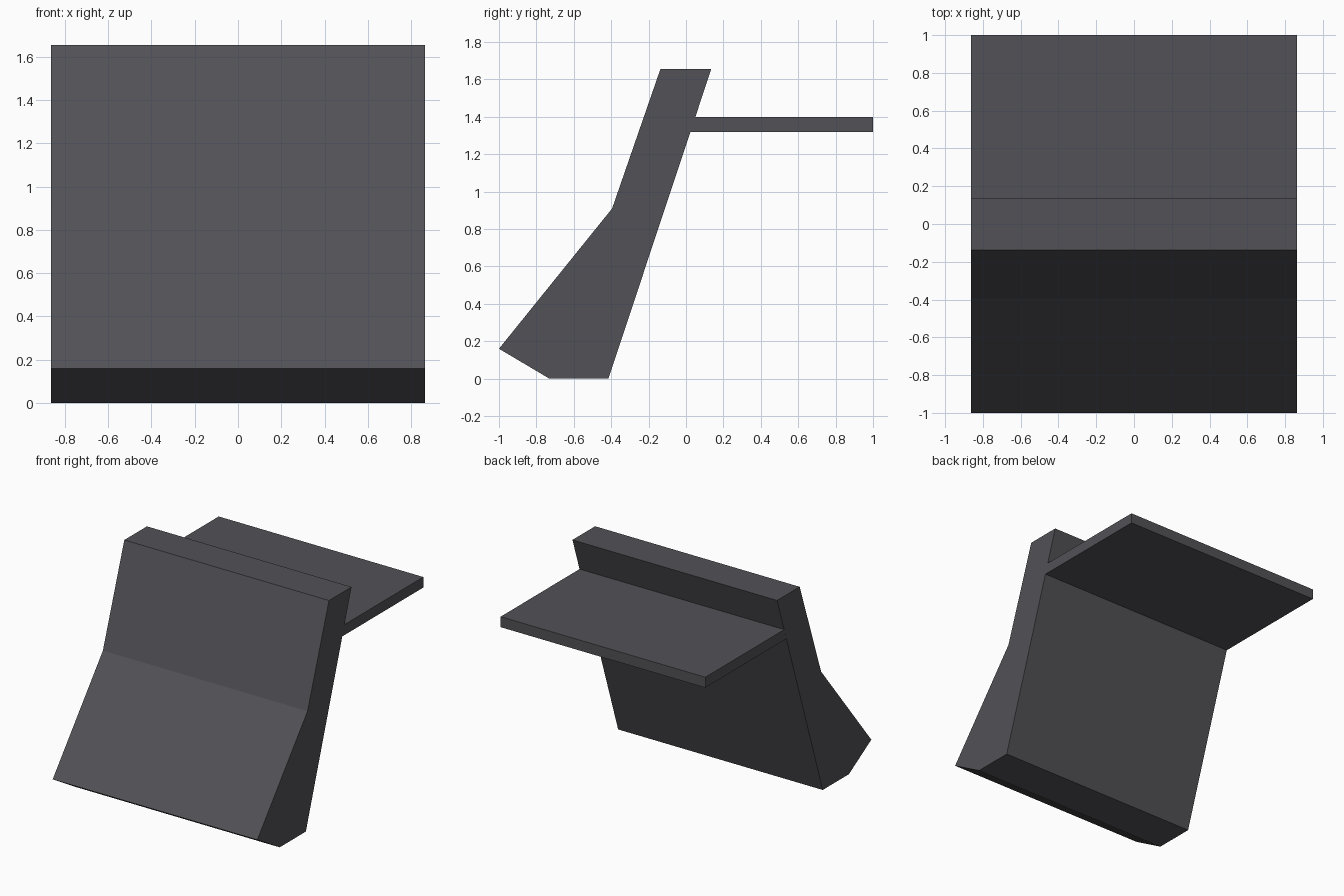
import bpy
import bmesh

if "Cube" in bpy.data.objects:
    bpy.data.objects.remove(bpy.data.objects["Cube"])

HALF_WIDTH = 0.863

grey = bpy.data.materials.new("dark grey")
grey.diffuse_color = (0.085, 0.085, 0.095, 1.0)
grey.use_nodes = True
grey.node_tree.nodes["Principled BSDF"].inputs["Base Color"].default_value = grey.diffuse_color


def extrude_profile(name, profile):
    """Extrude a (y, z) side profile across the full width."""
    bm = bmesh.new()
    face = bm.faces.new([bm.verts.new((-HALF_WIDTH, y, z)) for y, z in profile])
    ext = bmesh.ops.extrude_face_region(bm, geom=[face], use_keep_orig=True)
    moved = [v for v in ext["geom"] if isinstance(v, bmesh.types.BMVert)]
    bmesh.ops.translate(bm, verts=moved, vec=(2 * HALF_WIDTH, 0, 0))
    bmesh.ops.recalc_face_normals(bm, faces=bm.faces)
    mesh = bpy.data.meshes.new(name)
    bm.to_mesh(mesh)
    bm.free()
    mesh.materials.append(grey)
    obj = bpy.data.objects.new(name, mesh)
    bpy.context.collection.objects.link(obj)
    return obj


# Leaning wall with a flared foot
extrude_profile("leaning_wall", [
    (-1.0, 0.16), (-0.73, 0.0), (-0.415, 0.0),
    (0.135, 1.655), (-0.137, 1.655), (-0.395, 0.91)])

# Thin shelf meeting the sloped back of the wall
extrude_profile("rear_shelf", [
    (0.024, 1.32), (1.0, 1.32), (1.0, 1.40), (0.05, 1.40)])
